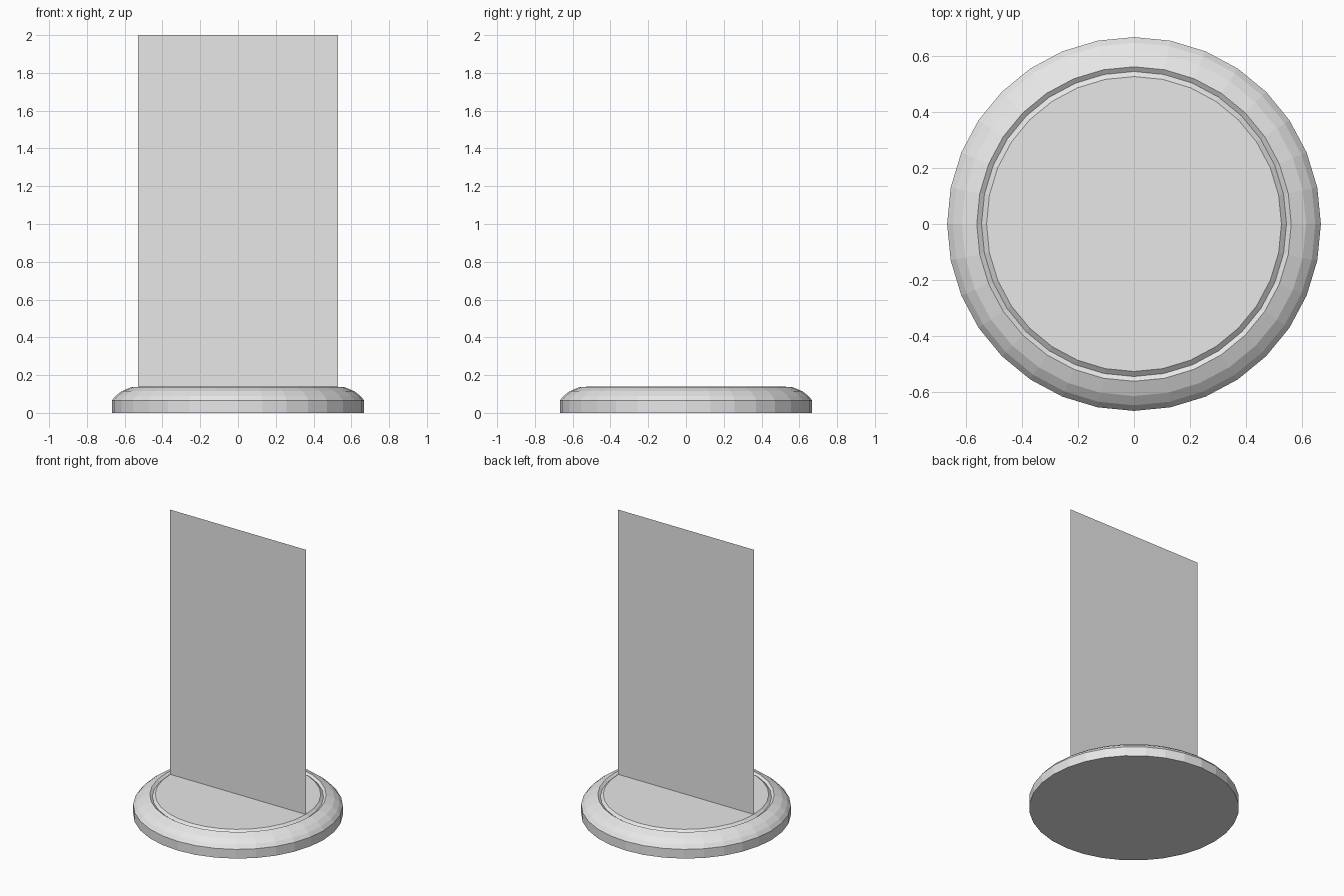
import bpy
import bmesh
import math

default = bpy.data.objects.get("Cube")
if default:
    bpy.data.objects.remove(default, do_unlink=True)

SIDES = 32
PANEL_HALF = 0.53
DISC_TOP = 0.14


def make_material(name, rgb):
    mat = bpy.data.materials.new(name)
    mat.use_nodes = True
    colour = (*rgb, 1.0)
    mat.diffuse_color = colour
    mat.node_tree.nodes["Principled BSDF"].inputs["Base Color"].default_value = colour
    return mat


def make_object(name, bm, mat):
    mesh = bpy.data.meshes.new(name)
    bm.to_mesh(mesh)
    bm.free()
    mesh.materials.append(mat)
    obj = bpy.data.objects.new(name, mesh)
    bpy.context.collection.objects.link(obj)
    return obj


def lathe(name, profile, mat):
    """Stack rings of vertices along (radius, height) pairs and cap both ends."""
    bm = bmesh.new()
    rings = []
    for radius, height in profile:
        angles = [2 * math.pi * i / SIDES for i in range(SIDES)]
        rings.append([bm.verts.new((radius * math.cos(a), radius * math.sin(a), height))
                      for a in angles])
    for low, high in zip(rings, rings[1:]):
        for i in range(SIDES):
            j = (i + 1) % SIDES
            bm.faces.new((low[i], low[j], high[j], high[i]))
    bm.faces.new(rings[0][::-1])
    bm.faces.new(rings[-1])
    return make_object(name, bm, mat)


grey = make_material("light grey", (0.8, 0.8, 0.8))

# Round base: straight foot, rounded shoulder, V groove, flat disc
base_profile = [
    (0.668, 0.0), (0.668, 0.065),
    (0.648, 0.09), (0.615, 0.115), (0.562, 0.137),
    (0.545, 0.125), (0.527, DISC_TOP),
]
lathe("round_base", base_profile, grey)

# Thin upright panel standing across the disc
bm = bmesh.new()
corners = [(-PANEL_HALF, DISC_TOP), (PANEL_HALF, DISC_TOP), (PANEL_HALF, 2.0), (-PANEL_HALF, 2.0)]
bm.faces.new([bm.verts.new((x, 0, z)) for x, z in corners])
make_object("upright_panel", bm, grey)
